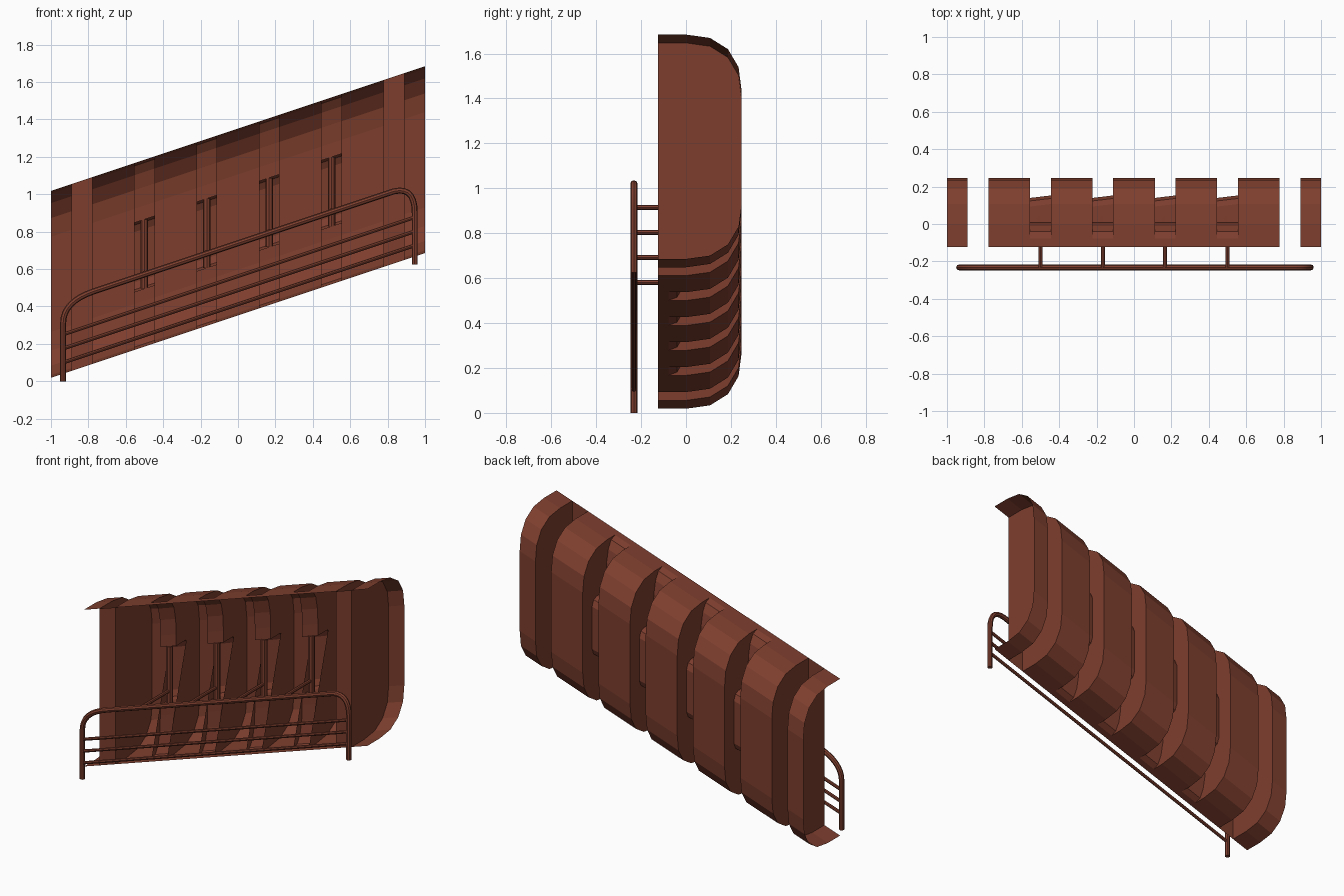
import bpy, bmesh
from mathutils import Vector

if "Cube" in bpy.data.objects:
    bpy.data.objects.remove(bpy.data.objects["Cube"])

SLOPE = 1 / 3
mat = bpy.data.materials.new("rust_brown")
mat.diffuse_color = (0.205, 0.048, 0.027, 1)
mat.use_nodes = True
mat.node_tree.nodes["Principled BSDF"].inputs["Base Color"].default_value = mat.diffuse_color


def base(x):
    """Height of the panel's lower edge at x."""
    return 0.352 + SLOPE * x


# C-shaped cross-sections as (y, height above lower edge), top to bottom
FRONT = -0.124
CORNER = [(FRONT, 0), (0, 0), (0.107, 0.015), (0.187, 0.065), (0.234, 0.145), (0.247, 0.245)]


def c_profile(scale=1.0, pocket=(), shift=0):
    top = [(FRONT + (y - FRONT) * scale, 0.999 - d) for y, d in CORNER]
    bottom = [(y, 0.999 - z) for y, z in reversed(top)]
    return top + [(y + shift * (y > 0.05), z) for y, z in pocket] + bottom


# Rounded pocket pushed back out of each narrow recess
POCKET = [(0.011, 0.68), (0.10, 0.68), (0.13, 0.668), (0.146, 0.63),
          (0.146, 0.36), (0.13, 0.322), (0.10, 0.31), (0.011, 0.31)]


def profile(kind, x, mid):
    if kind == "rib":
        return c_profile()
    if kind == "recess":
        return c_profile(0.365, POCKET, 0.12 * (x - mid))
    return [(FRONT, 0.999), (FRONT, 0)]


# Corrugated panel: edges in ninths along x
bm = bmesh.new()


def ring(x, pts):
    return [bm.verts.new((x, y, base(x) + z)) for y, z in pts]


edges = [-9, -8, -7, -5, -4, -2, -1, 1, 2, 4, 5, 7, 8, 9]
kinds = ["rib", "flat", "rib"] + ["recess", "rib"] * 4 + ["flat", "rib"]
for i, kind in enumerate(kinds):
    x0, x1 = edges[i] / 9, edges[i + 1] / 9
    mid = (x0 + x1) / 2
    sec = [profile(kind, x, mid) for x in (x0, x1)]
    a, b = ring(x0, sec[0]), ring(x1, sec[1])
    for k in range(len(a) - 1):
        bm.faces.new((a[k], b[k], b[k + 1], a[k + 1]))
    # step walls joining the set-in strips to the ribs
    if kind != "rib":
        for x, inner in zip((x0, x1), sec):
            outer = c_profile()
            loop = outer if kind == "flat" else outer[1:-1] + inner[1:-1][::-1]
            bm.faces.new(ring(x, loop))
bmesh.ops.triangulate(bm, faces=[f for f in bm.faces if len(f.verts) > 4])
bmesh.ops.remove_doubles(bm, verts=bm.verts, dist=0.0005)
bmesh.ops.recalc_face_normals(bm, faces=bm.faces)
me = bpy.data.meshes.new("corrugated_panel")
bm.to_mesh(me)
bm.free()
me.materials.append(mat)
bpy.context.collection.objects.link(bpy.data.objects.new("corrugated_panel", me))


def tube(name, pts, radius):
    cu = bpy.data.curves.new(name, "CURVE")
    cu.dimensions = "3D"
    cu.bevel_depth = radius
    cu.bevel_resolution = 2
    cu.use_fill_caps = True
    sp = cu.splines.new("POLY")
    sp.points.add(len(pts) - 1)
    for p, co in zip(sp.points, pts):
        p.co = (*co, 1)
    ob = bpy.data.objects.new(name, cu)
    bpy.context.collection.objects.link(ob)
    bpy.ops.object.select_all(action="DESELECT")
    ob.select_set(True)
    bpy.context.view_layer.objects.active = ob
    bpy.ops.object.convert(target="MESH")
    ob = bpy.context.object
    ob.data.materials.clear()
    ob.data.materials.append(mat)
    bpy.ops.object.shade_smooth_by_angle()


def bezier(p0, p1, p2, n=8):
    p0, p1, p2 = (Vector(p) for p in (p0, p1, p2))
    return [p0 * (1 - t) ** 2 + p1 * 2 * t * (1 - t) + p2 * t * t
            for t in (k / n for k in range(n + 1))]


# Handrail: post, bend, sloped run, bend, post
RAIL_Y = -0.232
XL, XR = -0.935, 0.945


def rail_z(x):
    return 0.738 + SLOPE * x


bends = (bezier((XL, 0.31), (XL, rail_z(XL)), (-0.77, rail_z(-0.77)))
         + bezier((0.80, rail_z(0.80)), (XR, rail_z(XR) + 0.01), (XR, 0.90)))
path = [(XL, 0)] + [tuple(p.to_2d()) if len(p) > 2 else tuple(p) for p in bends] + [(XR, 0.625)]
tube("handrail", [(x, RAIL_Y, z) for x, z in path], 0.016)

# Thin lower rails
for n, off in enumerate((0.562, 0.487, 0.412)):
    tube(f"lower_rail_{n + 1}", [(x, RAIL_Y, off + SLOPE * x) for x in (XL, XR)], 0.01)

# Upright bars in the pockets, with struts out to the handrail
for n, x in enumerate((-0.5, -1 / 6, 1 / 6, 0.5)):
    tube(f"pocket_bar_{n + 1}", [(x, 0.025, base(x) + 0.31), (x, 0.025, base(x) + 0.68)], 0.02)
    tube(f"strut_{n + 1}", [(x, RAIL_Y, rail_z(x) + 0.01), (x, 0.025, rail_z(x) + 0.01)], 0.011)
